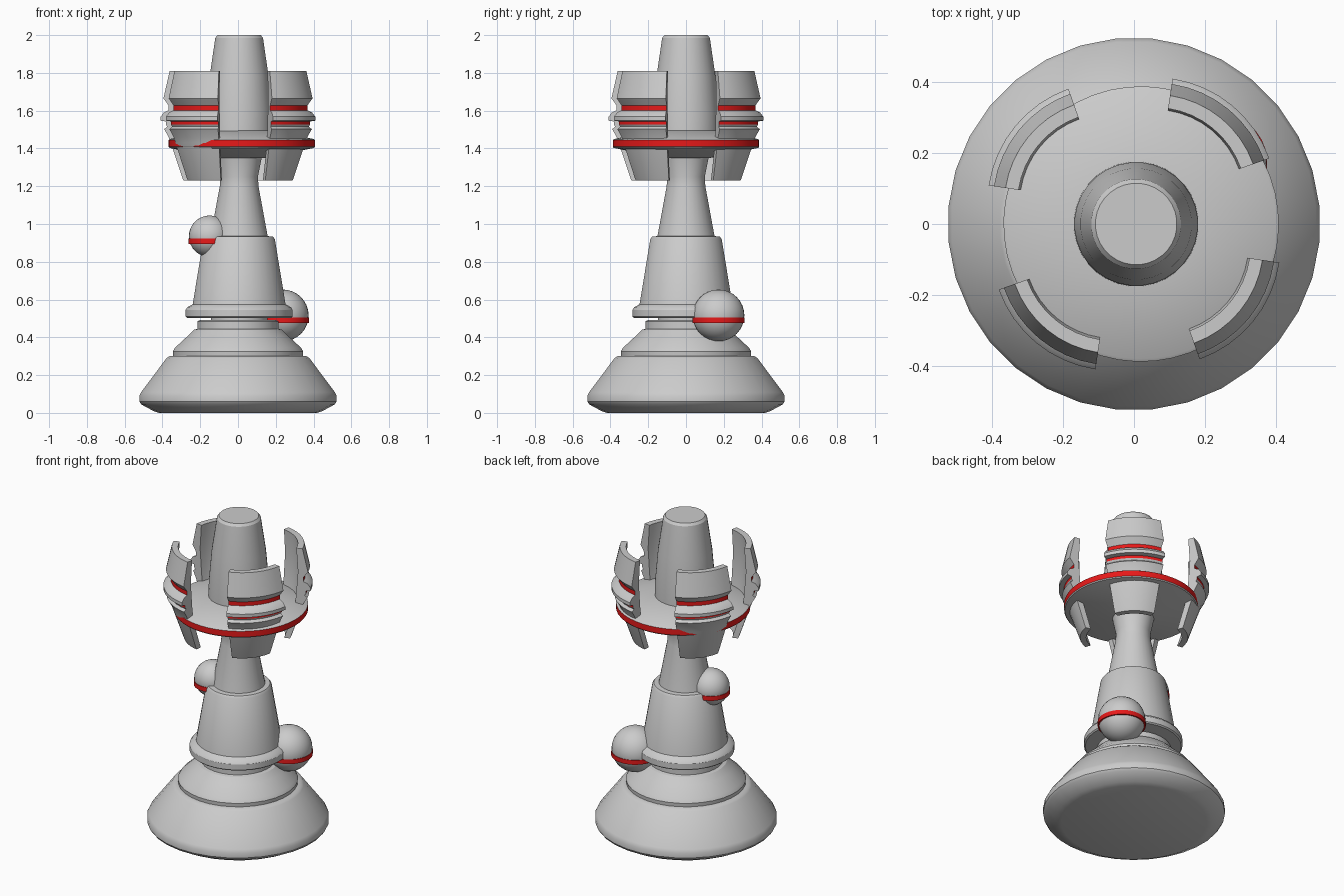
import bpy, bmesh
from math import cos, sin, pi, radians
from mathutils import Vector

if "Cube" in bpy.data.objects:
    bpy.data.objects.remove(bpy.data.objects["Cube"])

AXIS = (0.006, 0)


def make_material(name, colour):
    mat = bpy.data.materials.new(name)
    mat.use_nodes = True
    mat.diffuse_color = colour
    mat.node_tree.nodes["Principled BSDF"].inputs["Base Color"].default_value = colour
    return mat


grey = make_material("stone_grey", (0.6, 0.6, 0.6, 1))
red = make_material("trim_red", (0.8, 0.01, 0.01, 1))


def finish(bm, name, location, bands=()):
    """Turn a bmesh into an object, painting faces whose centre lies in a z band red."""
    bmesh.ops.recalc_face_normals(bm, faces=bm.faces[:])
    for face in bm.faces:
        z = face.calc_center_bounds().z
        face.material_index = int(any(lo < z < hi for lo, hi in bands))
    mesh = bpy.data.meshes.new(name)
    bm.to_mesh(mesh)
    bm.free()
    mesh.materials.append(grey)
    mesh.materials.append(red)
    obj = bpy.data.objects.new(name, mesh)
    bpy.context.collection.objects.link(obj)
    obj.location = (*location[:2], location[2] if len(location) > 2 else 0)
    bpy.ops.object.select_all(action="DESELECT")
    obj.select_set(True)
    bpy.context.view_layer.objects.active = obj
    bpy.ops.object.shade_smooth_by_angle(angle=radians(30))
    return obj


def sweep(name, profile, centre=AXIS, start=pi / 32, span=2 * pi, steps=32, bands=()):
    """Spin an (r, z) profile; a partial span gives a closed, capped arc."""
    full = span > 6
    bm = bmesh.new()
    verts = [bm.verts.new((r * cos(start), r * sin(start), z)) for r, z in profile]
    edges = [bm.edges.new(pair) for pair in zip(verts, verts[1:])]
    if not full:
        edges.append(bm.edges.new((verts[-1], verts[0])))
    out = bmesh.ops.spin(bm, geom=verts + edges, cent=(0, 0, 0), axis=(0, 0, 1),
                         angle=span, steps=steps)
    if full:
        bmesh.ops.remove_doubles(bm, verts=bm.verts[:], dist=0.0001)
    else:
        last = [g for g in out["geom_last"] if isinstance(g, bmesh.types.BMEdge)]
        for loop in (edges, last):
            bmesh.ops.contextual_create(bm, geom=loop)
    return finish(bm, name, centre, bands)


# Stepped foot
sweep("base", [(0, 0), (0.42, 0), (0.45, 0.01), (0.515, 0.045), (0.525, 0.06),
               (0.525, 0.09), (0.515, 0.11), (0.38, 0.29), (0.365, 0.3),
               (0.345, 0.302), (0.347, 0.325), (0.335, 0.345), (0.27, 0.405),
               (0.235, 0.44), (0.215, 0.445), (0.215, 0.485), (0.2, 0.493),
               (0, 0.493)], centre=(0, 0))
sweep("neck", [(0, 0.48), (0.15, 0.48), (0.15, 0.52), (0, 0.52)])

# Lower tower with its collar
sweep("lower_tower", [(0, 0.503), (0.277, 0.503), (0.285, 0.51), (0.285, 0.545),
                      (0.275, 0.56), (0.247, 0.575), (0.19, 0.92), (0.18, 0.933),
                      (0.15, 0.936), (0, 0.936)])

# Waisted trunk
sweep("trunk", [(0, 0.92), (0.154, 0.92), (0.15, 0.945), (0.103, 1.2), (0.1, 1.25),
                (0.122, 1.36), (0, 1.36)])

# Platform with a trimmed rim
sweep("platform", [(0, 1.345), (0.13, 1.35), (0.383, 1.403), (0.388, 1.409),
                   (0.388, 1.445), (0.38, 1.45), (0.17, 1.495), (0, 1.495)],
      centre=(0.02, 0), steps=48, bands=[(1.42, 1.435)])

# Tapered spire
sweep("spire", [(0, 1.47), (0.176, 1.47), (0.174, 1.58), (0.157, 1.78),
                (0.127, 1.985), (0.115, 2), (0, 2)])

# Four curved wall panels, each about its own offset centre
panel_profile = [(0.295, 1.81), (0.328, 1.665), (0.3, 1.627), (0.3, 1.602),
                 (0.326, 1.59), (0.343, 1.568), (0.343, 1.547), (0.315, 1.543),
                 (0.315, 1.526), (0.308, 1.515), (0.324, 1.502), (0.3, 1.46),
                 (0.29, 1.43), (0.225, 1.24), (0.22, 1.23), (0.185, 1.23),
                 (0.25, 1.43), (0.268, 1.66), (0.258, 1.81)]
ARC = radians(62)
for i in range(4):
    mid = radians(50.5 + 90 * i)
    sweep(f"wall_panel_{i + 1}", panel_profile,
          centre=(0.091 * cos(mid), 0.091 * sin(mid)), start=mid - ARC / 2, span=ARC,
          steps=8, bands=[(1.607, 1.622), (1.53, 1.538)])

# Side orbs, each with a trim ring
orbs = {"lower_orb": (Vector((0.237, 0.172, 0.516)), 0.137),
        "upper_orb": (Vector((-0.15, -0.035, 0.935)), 0.11)}
for name, (place, radius) in orbs.items():
    bm = bmesh.new()
    bmesh.ops.create_uvsphere(bm, u_segments=32, v_segments=16, radius=radius)
    finish(bm, name, place)
    r = radius + 0.002
    sweep(name + "_ring", [(0, -0.014), (r, -0.014), (r, 0.014), (0, 0.014)],
          centre=place - Vector((0, 0, 0.026)), bands=[(-1, 1)])
